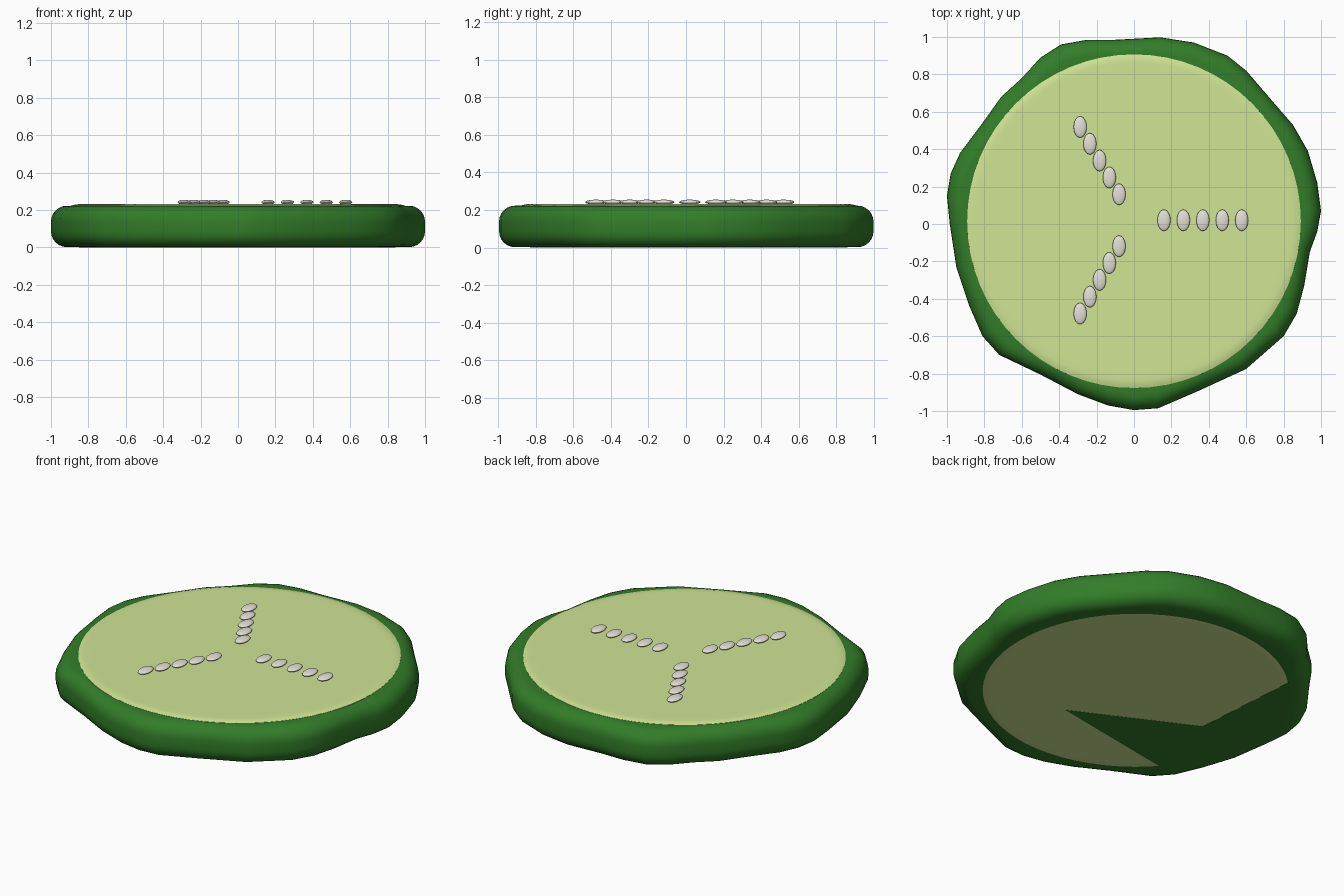
import bpy, bmesh, math

if "Cube" in bpy.data.objects:
    bpy.data.objects.remove(bpy.data.objects["Cube"])


def material(name, rgb):
    m = bpy.data.materials.new(name)
    m.diffuse_color = (*rgb, 1)
    m.use_nodes = True
    m.node_tree.nodes["Principled BSDF"].inputs["Base Color"].default_value = m.diffuse_color
    return m


SKIN = material("skin green", (0.032, 0.205, 0.022))
FLESH = material("pale flesh", (0.63, 0.78, 0.30))
SEED = material("seed cream", (0.77, 0.745, 0.68))


def loft(name, rings, mat, angle):
    """Bridge closed rings from bottom to top and cap both ends."""
    bm = bmesh.new()
    rows = [[bm.verts.new(p) for p in ring] for ring in rings]
    n = len(rows[0])
    for a, b in zip(rows, rows[1:]):
        for i in range(n):
            j = (i + 1) % n
            bm.faces.new((a[i], a[j], b[j], b[i]))
    bm.faces.new(rows[0][::-1])
    bm.faces.new(rows[-1])
    bmesh.ops.recalc_face_normals(bm, faces=bm.faces)
    mesh = bpy.data.meshes.new(name)
    bm.to_mesh(mesh)
    bm.free()
    mesh.materials.append(mat)
    ob = bpy.data.objects.new(name, mesh)
    bpy.context.collection.objects.link(ob)
    bpy.ops.object.select_all(action='DESELECT')
    ob.select_set(True)
    bpy.context.view_layer.objects.active = ob
    bpy.ops.object.shade_smooth_by_angle(angle=math.radians(angle))
    return ob


# Skin: wobbly outline swept through a rounded edge profile
outline = [(1.0, .07), (.98, .22), (.93, .39), (.85, .53), (.72, .68), (.6, .82),
           (.5, .9), (.32, .97), (.14, .998), (-.1, .985), (-.25, .985), (-.39, .96),
           (-.5, .89), (-.6, .78), (-.71, .68), (-.81, .54), (-.93, .38), (-.98, .27),
           (-1.0, .15), (-.985, 0), (-.95, -.23), (-.88, -.44), (-.81, -.6), (-.72, -.7),
           (-.5, -.805), (-.3, -.91), (-.14, -.97), (0, -.995), (.13, -.985), (.35, -.89),
           (.6, -.775), (.72, -.67), (.8, -.6), (.87, -.48), (.91, -.33), (.94, -.15),
           (.98, -.04)]
low, high, corner = 0.002, 0.223, 0.085
profile = [(0.85, low)]
for k in range(7):
    a = math.pi / 2 * k / 6
    profile.append((1 - corner * (1 - math.sin(a)), low + corner * (1 - math.cos(a))))
profile += [(s, low + high - z) for s, z in reversed(profile)]
loft("skin", [[(x * s, y * s, z) for x, y in outline] for s, z in profile], SKIN, 60)

# Flesh: round disc with softened rims and flat cut faces
CY = 0.015


def on_disc(r, a, z):
    return (r * math.cos(a), CY + r * math.sin(a), z)


disc = [(.80, .001), (.84, .001), (.87, .006), (.89, .03), (.893, .2), (.892, .224),
        (.88, .2275), (.865, .2305), (.85, .2315), (.82, .2315)]
loft("flesh", [[on_disc(r, math.tau * i / 64, z) for i in range(64)] for r, z in disc],
     FLESH, 40)

# Thin patch of skin covering one side of the underside
arc = [math.radians(134 + 87 * i / 16) for i in range(17)]
loft("base_skin_patch", [[on_disc(.85, a, z) for a in arc] + [(.16, -.40, z), (-.54, -.05, z)]
                         for z in (0, .0015)], SKIN, 30)

# Seeds: three arms of five flattened ovals, all facing the same way
for arm in range(3):
    a = math.tau * arm / 3
    for k in range(5):
        r = 0.16 + 0.104 * k
        bpy.ops.mesh.primitive_uv_sphere_add(
            segments=24, ring_count=12, radius=1,
            location=(r * math.cos(a), 0.02 + r * math.sin(a), 0.242))
        seed = bpy.context.object
        seed.name = f"seed_{arm + 1}_{k + 1}"
        seed.scale = (0.035, 0.057, 0.013)
        seed.data.materials.append(SEED)
        bpy.ops.object.shade_smooth()
